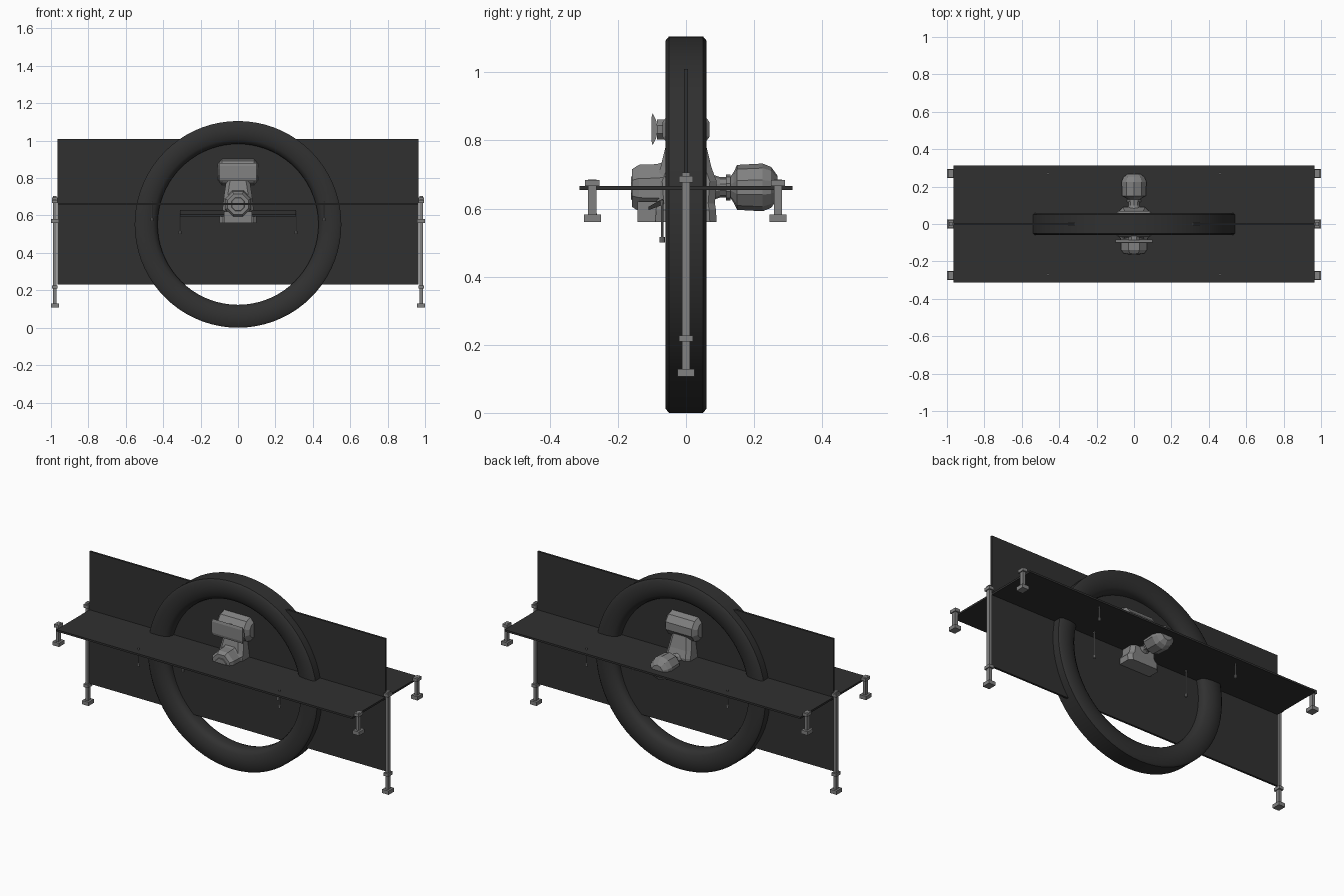
import bpy, bmesh, math
from mathutils import Matrix, Vector

if "Cube" in bpy.data.objects:
    bpy.data.objects.remove(bpy.data.objects["Cube"])


def material(name, v):
    m = bpy.data.materials.new(name)
    m.diffuse_color = (v, v, v, 1)
    m.use_nodes = True
    m.node_tree.nodes["Principled BSDF"].inputs["Base Color"].default_value = m.diffuse_color
    return m


DARK = material("dark", 0.03)
GREY = material("grey", 0.22)


def finish(bm, name, mat, smooth=False):
    bmesh.ops.recalc_face_normals(bm, faces=bm.faces[:])
    me = bpy.data.meshes.new(name)
    bm.to_mesh(me)
    bm.free()
    ob = bpy.data.objects.new(name, me)
    bpy.context.collection.objects.link(ob)
    me.materials.append(mat)
    if smooth:
        bpy.context.view_layer.objects.active = ob
        ob.select_set(True)
        bpy.ops.object.shade_smooth_by_angle(angle=math.radians(40))
        ob.select_set(False)
    return ob


def add_box(bm, x0, x1, y0, y1, z0, z1):
    m = Matrix.Translation(((x0 + x1) / 2, (y0 + y1) / 2, (z0 + z1) / 2))
    m = m @ Matrix.Diagonal((x1 - x0, y1 - y0, z1 - z0, 1))
    bmesh.ops.create_cube(bm, size=1, matrix=m)


def box(name, dims, mat):
    bm = bmesh.new()
    add_box(bm, *dims)
    return finish(bm, name, mat)


def loft(name, rings, mat, closed=False, smooth=False):
    """Skin between rings of points, capping the ends unless closed."""
    bm = bmesh.new()
    vs = [[bm.verts.new(p) for p in r] for r in rings]
    n = len(vs[0])
    for i in range(len(vs) if closed else len(vs) - 1):
        a, b = vs[i], vs[(i + 1) % len(vs)]
        for k in range(n):
            bm.faces.new((a[k], a[(k + 1) % n], b[(k + 1) % n], b[k]))
    if not closed:
        bm.faces.new(vs[0])
        bm.faces.new(vs[-1])
    return finish(bm, name, mat, smooth)


def turned(name, profile, centre, axis, sides=8, mat=GREY):
    """Faceted body of (position, radius) steps along the x or y axis."""
    rings = []
    for t, r in profile:
        ring = []
        for k in range(sides):
            a = 2 * math.pi * (k + 0.5) / sides
            u, w = r * math.cos(a), r * math.sin(a)
            p = (t, u, w) if axis == "x" else (u, t, w)
            ring.append(Vector(p) + Vector(centre))
        rings.append(ring)
    return loft(name, rings, mat)


# Crossed flat panels
box("vertical_panel", (-0.965, 0.965, -0.006, 0.006, 0.23, 1.01), DARK)
box("horizontal_panel", (-0.965, 0.965, -0.313, 0.313, 0.655, 0.666), DARK)

# Big wheel ring
R = 0.5525
half = [(R, 0.05), (R - 0.012, 0.06), (0.49, 0.06), (0.455, 0.053), (0.436, 0.038), (0.43, 0.02)]
section = half + [(r, -y) for r, y in reversed(half)]
rings = []
for i in range(72):
    a = 2 * math.pi * i / 72
    rings.append([(r * math.cos(a), y, R + r * math.sin(a)) for r, y in section])
loft("wheel_ring", rings, DARK, closed=True, smooth=True)

# Central body: rectangular levels (z, half x, half y)
levels = [(0.56, 0.10, 0.09), (0.595, 0.10, 0.088), (0.615, 0.085, 0.085),
          (0.68, 0.078, 0.09), (0.72, 0.073, 0.075), (0.79, 0.062, 0.058), (0.84, 0.062, 0.055)]
rings = []
for z, hx, hy in levels:
    c = 0.02
    rings.append([(hx, hy - c, z), (hx - c, hy, z), (c - hx, hy, z), (-hx, hy - c, z),
                  (-hx, c - hy, z), (c - hx, -hy, z), (hx - c, -hy, z), (hx, c - hy, z)])
loft("central_body", rings, GREY)

# Upper cross pod with front visor
turned("upper_pod", [(-0.107, 0.045), (-0.095, 0.06), (-0.085, 0.072), (0.085, 0.072),
                     (0.095, 0.06), (0.107, 0.045)], (0, 0, 0.832), "x", 10)
turned("visor_neck", [(-0.085, 0.032), (-0.05, 0.032)], (0, 0, 0.832), "y")
visor = [(-0.098, 0.88), (-0.088, 0.86), (-0.082, 0.832), (-0.088, 0.805), (-0.098, 0.785),
         (-0.102, 0.80), (-0.102, 0.865)]
loft("visor", [[(s * 0.1, y, z) for y, z in visor] for s in (-1, 1)], GREY)

# Front housing and its lower box
turned("front_housing", [(-0.158, 0.035), (-0.158, 0.06), (-0.138, 0.074), (-0.085, 0.076),
                         (-0.06, 0.085)], (0, 0, 0.66), "y")
turned("front_cap", [(-0.162, 0.036), (-0.15, 0.042)], (0, 0, 0.66), "y")
box("front_lower_box", (-0.075, 0.075, -0.143, -0.06, 0.56, 0.62), GREY)

# Rear motor barrel on a flanged neck
turned("rear_motor", [(0.07, 0.04), (0.1, 0.03), (0.118, 0.03), (0.118, 0.038), (0.13, 0.038),
                      (0.13, 0.03), (0.14, 0.045), (0.15, 0.066), (0.225, 0.07), (0.25, 0.06),
                      (0.268, 0.035)], (0, 0, 0.662), "y", 10)

# Sloping bar under the panel
bar = [(-0.11, 0.595), (-0.07, 0.61), (-0.065, 0.63), (-0.075, 0.625), (-0.11, 0.605)]
loft("sloping_bar", [[(s * 0.31, y, z) for y, z in bar] for s in (-1, 1)], DARK)


# Thin hanging rods with end knobs
def rod(name, x, y, z0, z1):
    bm = bmesh.new()
    for r, a, b in ((0.004, z0, z1), (0.008, z0, z0 + 0.016), (0.006, z1 - 0.008, z1)):
        bmesh.ops.create_cone(bm, cap_ends=True, segments=8, radius1=r, radius2=r, depth=b - a,
                              matrix=Matrix.Translation((x, y, (a + b) / 2)))
    finish(bm, name, GREY)


for s in (-1, 1):
    for y in (-0.27, 0.27):
        rod("hanging_rod", s * 0.46, y, 0.57, 0.677)
    for y in (-0.07, 0.05):
        rod("inner_rod", s * 0.31, y, 0.5, 0.66 if y > 0 else 0.625)


# End posts: foot pad, shaft, collars
def post(name, side, y, z0, z1, collars):
    bm = bmesh.new()
    x = side * 0.979
    for hx, hy, a, b in [(0.021, 0.025, z0, z0 + 0.022), (0.009, 0.012, z0, z1)] + \
            [(0.015, 0.021, c - 0.009, c + 0.009) for c in collars]:
        add_box(bm, x - hx, x + hx, y - hy, y + hy, a, b)
    finish(bm, name, GREY)


for s in (-1, 1):
    post("long_post", s, 0, 0.107, 0.705, (0.218, 0.686))
    for y in (-0.275, 0.27):
        post("short_post", s, y, 0.56, 0.685, (0.675,))
